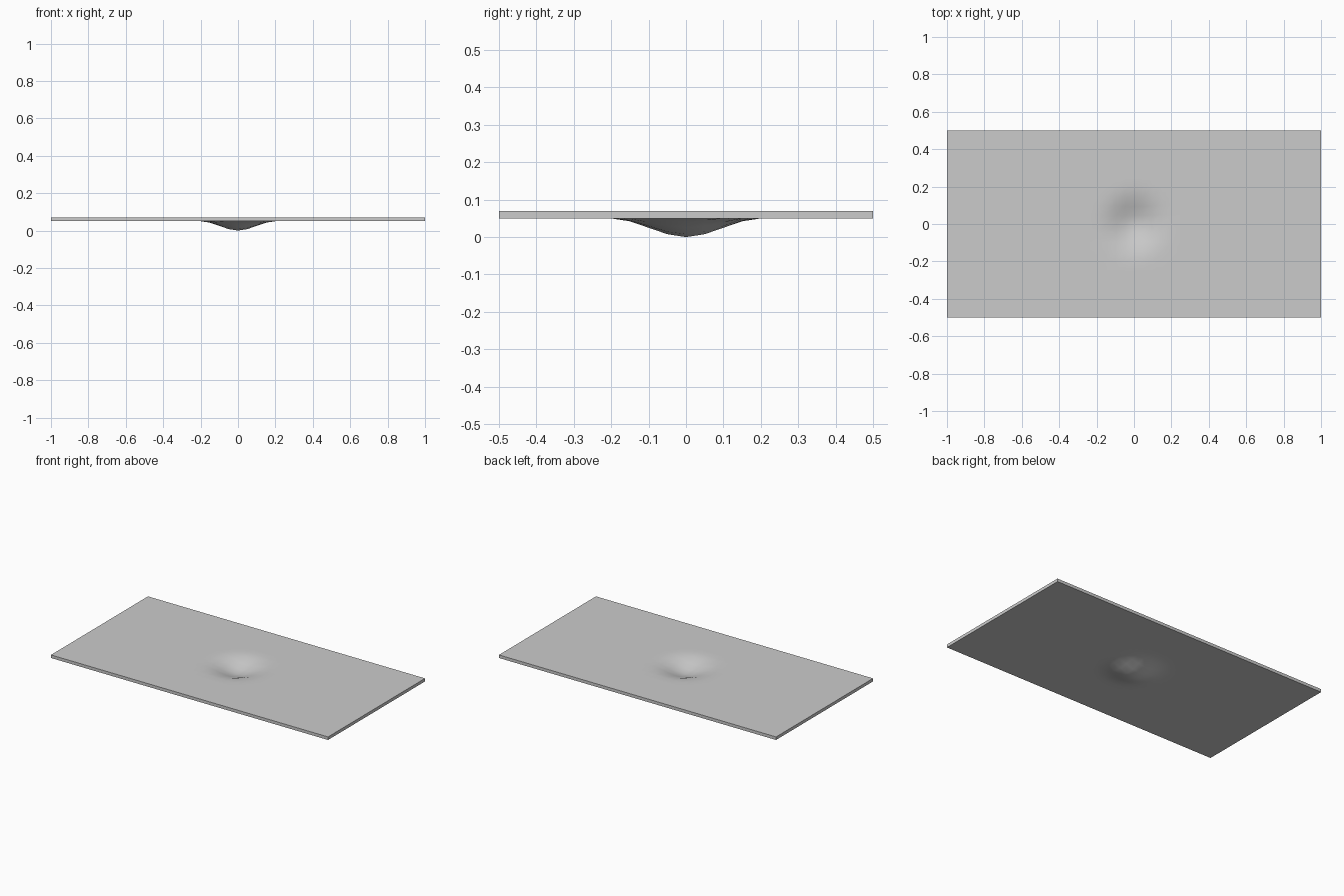
import bpy, bmesh, math

if "Cube" in bpy.data.objects:
    bpy.data.objects.remove(bpy.data.objects["Cube"])

THICK, DEPTH, RADIUS = 0.02, 0.05, 0.2

# Flat sheet: 2 x 1 grid with 0.05 cells
bm = bmesh.new()
bmesh.ops.create_grid(bm, x_segments=40, y_segments=20, size=0.5)
for v in bm.verts:
    v.co.x *= 2
    # Round dent with a smooth falloff
    s = max(0.0, 1 - math.hypot(v.co.x, v.co.y) / RADIUS)
    v.co.z = DEPTH - DEPTH * (3 * s * s - 2 * s ** 3)

mesh = bpy.data.meshes.new("dented_sheet")
bm.to_mesh(mesh)
bm.free()
sheet = bpy.data.objects.new("dented_sheet", mesh)
bpy.context.collection.objects.link(sheet)

# Sheet thickness
solid = sheet.modifiers.new("thickness", 'SOLIDIFY')
solid.thickness = THICK
solid.offset = 1

bpy.context.view_layer.objects.active = sheet
sheet.select_set(True)
bpy.ops.object.modifier_apply(modifier="thickness")
bpy.ops.object.shade_smooth_by_angle(angle=math.radians(40))
